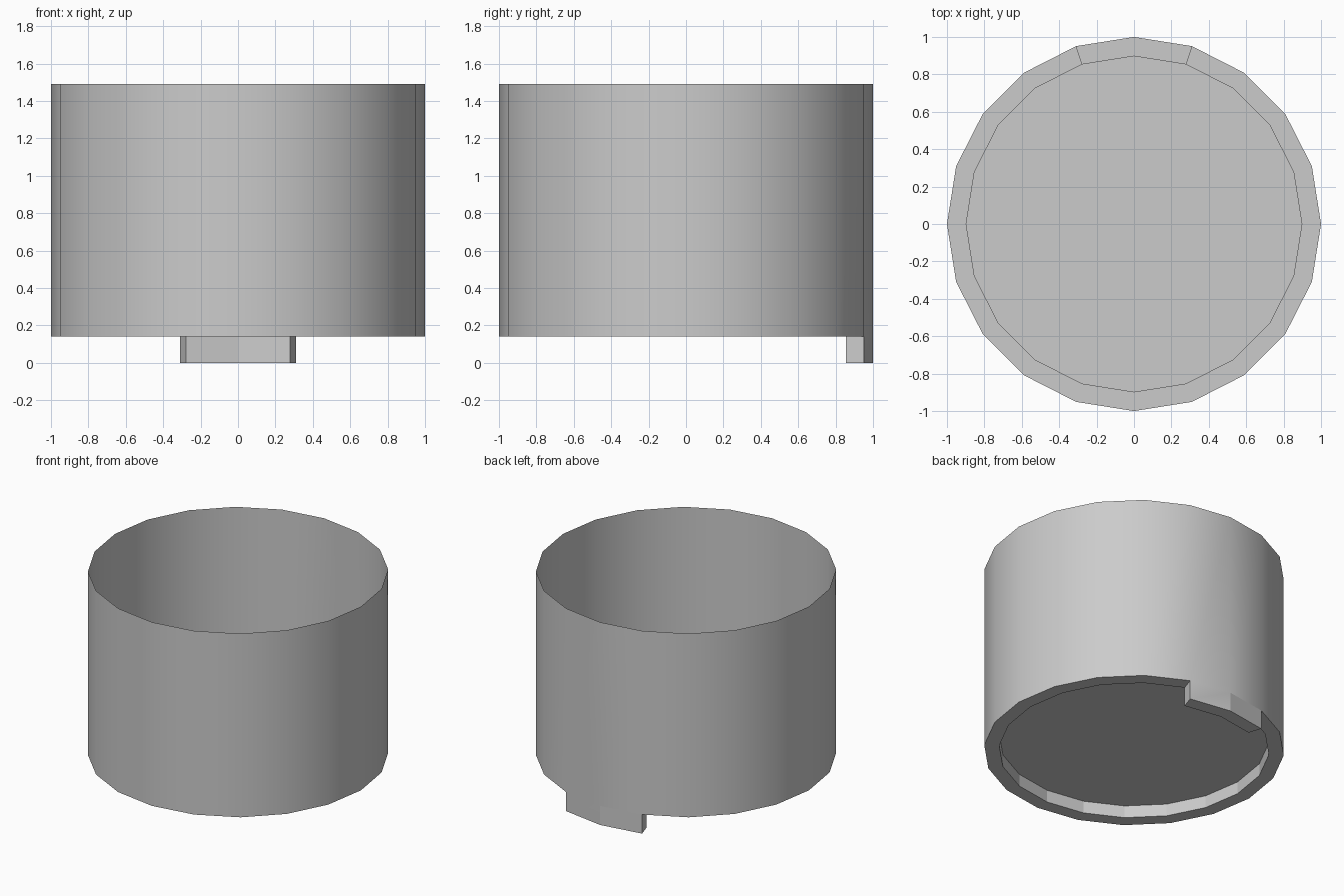
import bpy, bmesh, math
from mathutils import Vector

if "Cube" in bpy.data.objects:
    bpy.data.objects.remove(bpy.data.objects["Cube"])

SIDES = 20
FLOOR, RIM, TOP = 0.23, 0.14, 1.49

bm = bmesh.new()

# Thin-walled cup: recessed floor, foot ring and outer wall from one profile
profile = [(0, FLOOR), (0.9, FLOOR), (0.9, RIM), (1.0, RIM), (1.0, TOP)]
verts = [bm.verts.new((r, 0, z)) for r, z in profile]
edges = [bm.edges.new(pair) for pair in zip(verts, verts[1:])]
bmesh.ops.spin(bm, geom=verts + edges, cent=(0, 0, 0), axis=(0, 0, 1),
               angle=math.tau, steps=SIDES)
bmesh.ops.remove_doubles(bm, verts=bm.verts[:], dist=0.001)

# Consistent normals, facing outward
bmesh.ops.recalc_face_normals(bm, faces=bm.faces[:])
wall = [f for f in bm.faces if f.calc_center_median().z > 0.5]
c = wall[0].calc_center_median()
if wall[0].normal.dot(Vector((c.x, c.y, 0))) < 0:
    bmesh.ops.reverse_faces(bm, faces=bm.faces[:])
for f in wall:
    f.smooth = True

# Tab: two back segments of the foot ring pulled down to the ground
ring = []
for f in bm.faces:
    c = f.calc_center_median()
    if abs(c.z - RIM) < 0.001 and c.y > 0.85 and abs(c.x) < 0.25:
        ring.append(f)
tab = bmesh.ops.extrude_face_region(bm, geom=ring)["geom"]
bmesh.ops.translate(bm, vec=(0, 0, -RIM),
                    verts=[g for g in tab if isinstance(g, bmesh.types.BMVert)])
old = [f for f in ring if f.is_valid]
if old:
    bmesh.ops.delete(bm, geom=old, context='FACES_ONLY')

mesh = bpy.data.meshes.new("cup_body")
bm.to_mesh(mesh)
bm.free()
bpy.context.collection.objects.link(bpy.data.objects.new("cup_body", mesh))
